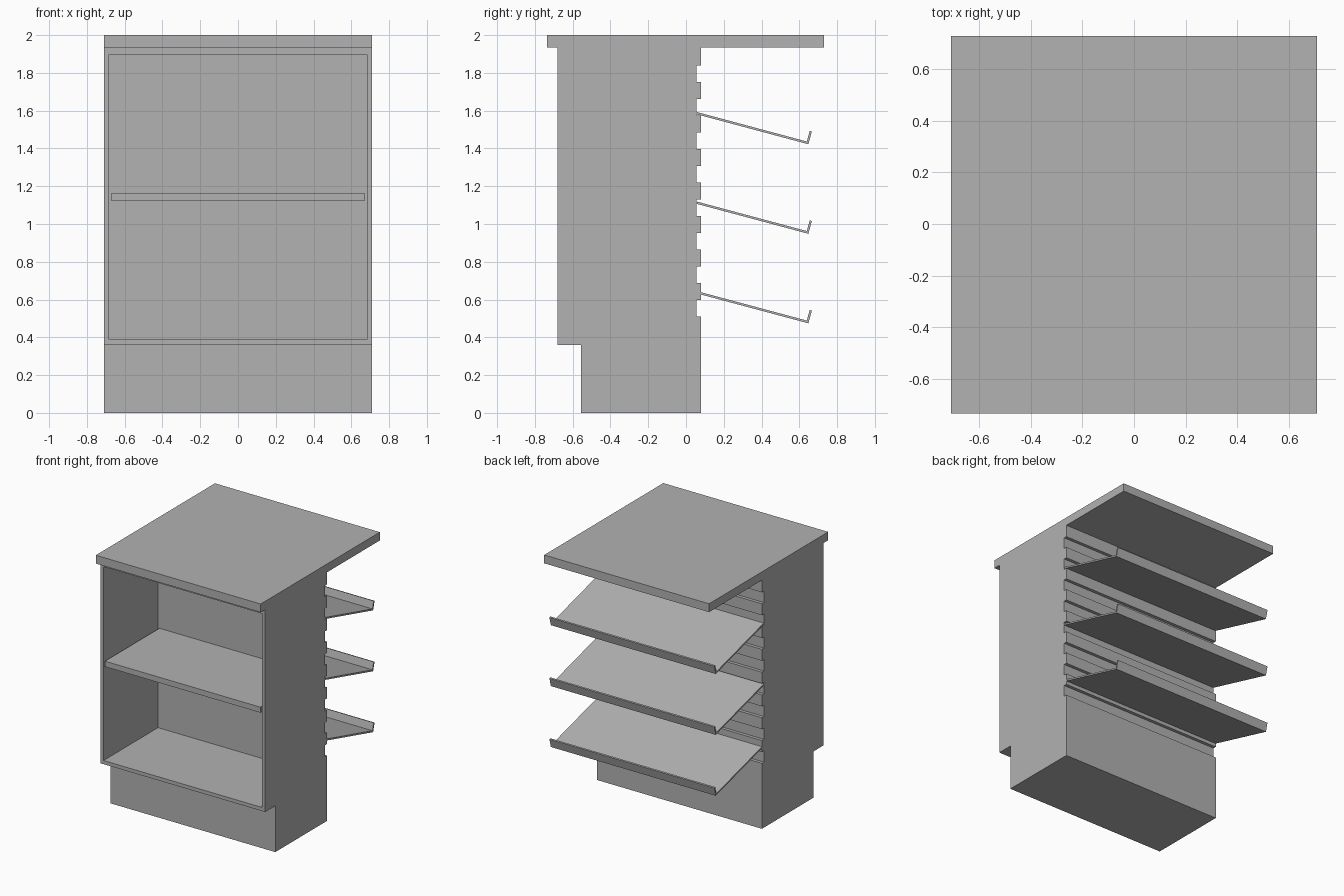
import bpy, bmesh
from math import radians, sin, cos

default = bpy.data.objects.get("Cube")
if default:
    bpy.data.objects.remove(default, do_unlink=True)

# One plain grey for the whole unit
grey = bpy.data.materials.new("plain grey")
grey.use_nodes = True
colour = (0.445, 0.445, 0.445, 1)
grey.diffuse_color = colour
grey.node_tree.nodes["Principled BSDF"].inputs["Base Color"].default_value = colour

HALF = 0.71          # half width of the unit
FRONT, BACK = -0.68, 0.08
BODY_TOP = 1.935
KICK_TOP = 0.36
INNER = 0.67         # half width of the opening
DEPTH = 0.67         # depth of the opening


def extrude_profile(name, points, half, edit=None):
    """Extrude a (y, z) side profile across x, from -half to +half."""
    bm = bmesh.new()
    face = bm.faces.new([bm.verts.new((-half, y, z)) for y, z in points])
    side = bmesh.ops.extrude_face_region(bm, geom=[face])["geom"]
    moved = [v for v in side if isinstance(v, bmesh.types.BMVert)]
    bmesh.ops.translate(bm, verts=moved, vec=(2 * half, 0, 0))
    bmesh.ops.recalc_face_normals(bm, faces=bm.faces)
    if edit:
        edit(bm)
    mesh = bpy.data.meshes.new(name)
    bm.to_mesh(mesh)
    bm.free()
    mesh.materials.append(grey)
    obj = bpy.data.objects.new(name, mesh)
    bpy.context.collection.objects.link(obj)
    return obj


def rectangle(y0, y1, z0, z1):
    return [(y0, z0), (y1, z0), (y1, z1), (y0, z1)]


def hollow_front(bm):
    """Sink the open compartment into the front face."""
    bm.normal_update()
    front = min((f for f in bm.faces if f.normal.y < -0.9),
                key=lambda f: f.calc_center_median().y)
    bmesh.ops.inset_individual(bm, faces=[front], thickness=HALF - INNER)
    for v in front.verts:
        if v.co.z > 1:
            v.co.z -= 0.01
    # the second inset makes the compartment walls
    bmesh.ops.inset_individual(bm, faces=[front], thickness=0)
    bmesh.ops.translate(bm, verts=front.verts, vec=(0, DEPTH, 0))


# Cabinet body: toe kick below, notched slat wall at the back
profile = [(BACK, 0), (-0.555, 0), (-0.555, KICK_TOP), (FRONT, KICK_TOP),
           (FRONT, BODY_TOP), (BACK, BODY_TOP)]
GROOVES, STEP, GROOVE_Y = 8, 0.0887, 0.055
for i in range(GROOVES):
    top = 1.84 - 2 * i * STEP
    profile += [(BACK, top), (GROOVE_Y, top),
                (GROOVE_Y, top - STEP), (BACK, top - STEP)]
extrude_profile("cabinet_body", profile, HALF, hollow_front)

# Countertop overhanging the back
extrude_profile("countertop", rectangle(-0.735, 0.73, BODY_TOP, 2), HALF)

# Inner shelf
extrude_profile("inner_shelf", rectangle(FRONT, FRONT + DEPTH, 1.122, 1.165), INNER)

# Sloping display shelves with a lip, hung on the slat wall
TILT, LENGTH, LIP, THICK = radians(-15), 0.614, 0.07, 0.012
shape = [(0, 0), (LENGTH, 0), (LENGTH, LIP), (LENGTH - THICK, LIP),
         (LENGTH - THICK, THICK), (0, THICK)]
for name, z in (("upper", 1.581), ("middle", 1.107), ("lower", 0.633)):
    tilted = [(GROOVE_Y + u * cos(TILT) - v * sin(TILT),
               z + u * sin(TILT) + v * cos(TILT)) for u, v in shape]
    extrude_profile(name + "_display_shelf", tilted, HALF)
